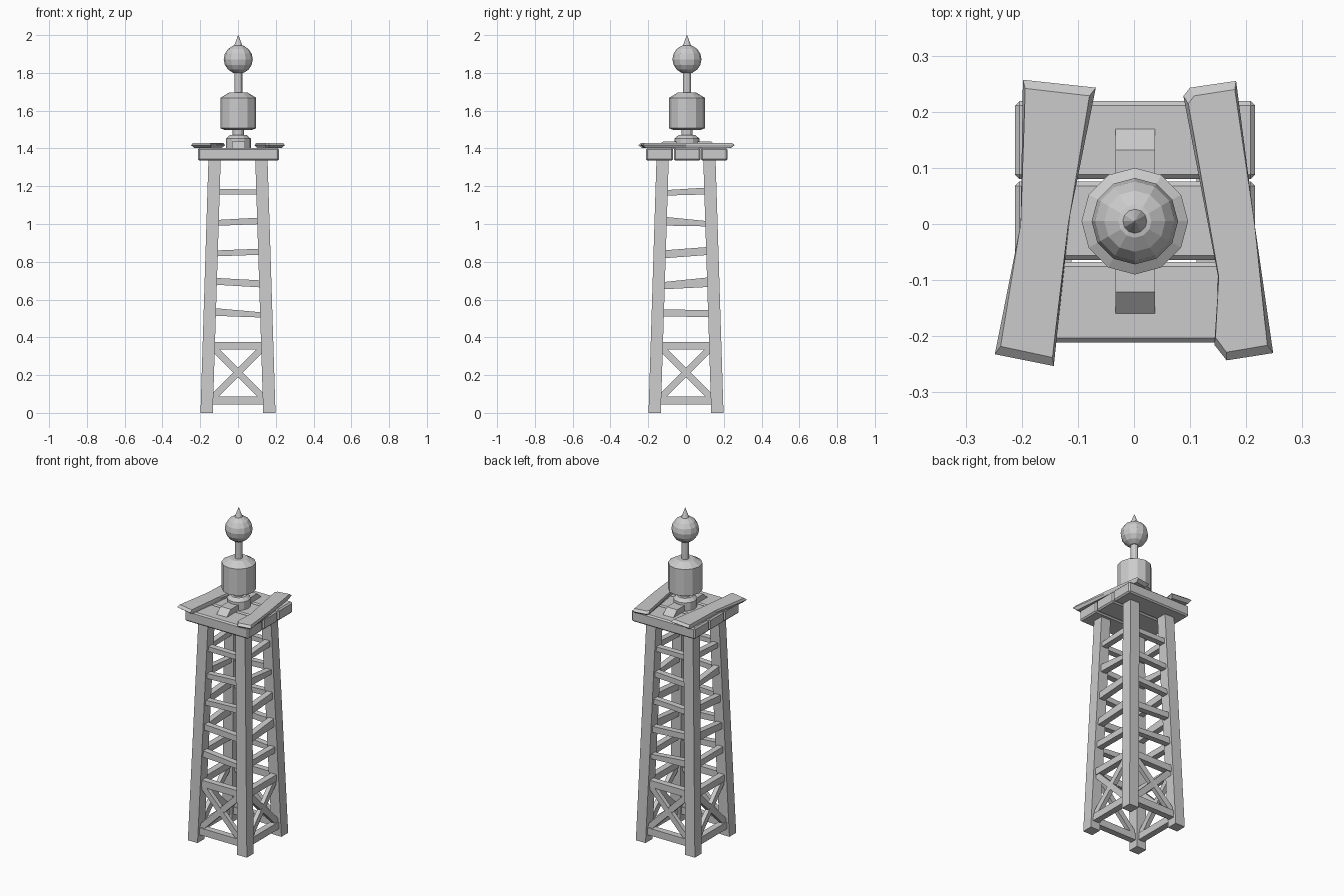
import bpy, bmesh, math
from mathutils import Vector

if "Cube" in bpy.data.objects:
    bpy.data.objects.remove(bpy.data.objects["Cube"])

CX, CY = 0.0015, 0.005   # centre of the deck and lantern


def make(name, verts, faces, bevel=0):
    me = bpy.data.meshes.new(name)
    bm = bmesh.new()
    vs = [bm.verts.new(v) for v in verts]
    for f in faces:
        bm.faces.new([vs[i] for i in f])
    bmesh.ops.recalc_face_normals(bm, faces=bm.faces)
    bm.to_mesh(me)
    bm.free()
    ob = bpy.data.objects.new(name, me)
    bpy.context.collection.objects.link(ob)
    if bevel:
        m = ob.modifiers.new("bevel", 'BEVEL')
        m.width, m.segments = bevel, 1
    return ob


def loft(name, rings, bevel=0):
    """Skin a stack of equal-length rings and cap both ends."""
    n, k = len(rings[0]), len(rings)
    verts = [p for r in rings for p in r]
    faces = [list(range(n)), list(range((k - 1) * n, k * n))]
    for j in range(k - 1):
        for i in range(n):
            a, b = j * n + i, j * n + (i + 1) % n
            faces.append([a, b, b + n, a + n])
    return make(name, verts, faces, bevel)


def rect(x0, x1, y0, y1, z):
    return [(x0, y0, z), (x1, y0, z), (x1, y1, z), (x0, y1, z)]


def lathe(name, profile, n=12):
    return loft(name, [[(CX + r * math.sin(2 * math.pi * i / n),
                         CY + r * math.cos(2 * math.pi * i / n), z) for i in range(n)]
                       for r, z in profile])


def leg_pos(z):
    return 0.166 - 0.042 * z / 1.34


# four leaning legs
for sx in (-1, 1):
    for sy in (-1, 1):
        h = 0.0325
        loft("leg", [rect(sx * leg_pos(z) - h, sx * leg_pos(z) + h,
                          sy * leg_pos(z) - h, sy * leg_pos(z) + h, z) for z in (0, 1.345)])


def side_point(side, u, d, z):
    """u runs across a side, d is the outward distance from the centre."""
    return {"front": (u, -d, z), "back": (u, d, z),
            "right": (d, u, z), "left": (-d, u, z)}[side]


def bar(name, side, ends, t):
    """Bar across one side; each end is (u, z_low, z_high)."""
    rings = []
    for u, a, b in ends:
        d = leg_pos((a + b) / 2)
        rings.append([side_point(side, u, d - t, a), side_point(side, u, d + t, a),
                      side_point(side, u, d + t, b), side_point(side, u, d - t, b)])
    return loft(name, rings)


# uneven rungs: low and high at the left end, then at the right end
rungs_x = [(.515, .557, .504, .530), (.680, .716, .663, .700), (.828, .859, .838, .870),
           (.990, 1.02, 1.00, 1.035), (1.155, 1.185, 1.155, 1.183)]
rungs_y = [(.510, .547, .508, .545), (.653, .690, .668, .720), (.817, .859, .838, .880),
           (.992, 1.04, .987, 1.013), (1.150, 1.178, 1.157, 1.194)]
for side in ("front", "back", "left", "right"):
    for a, b, c, d in (rungs_x if side in ("front", "back") else rungs_y):
        u = leg_pos(a)
        bar("rung", side, [(-u, a, b), (u, c, d)], 0.018)
    for a, b in ((.045, .088), (.335, .376)):
        u = leg_pos(a)
        bar("cross_rail", side, [(-u, a, b), (u, a, b)], 0.019)
    # diagonal cross braces
    for s in (-1, 1):
        bar("cross_brace", side, [(-s * .145, .045, .095), (s * .145, .335, .385)], 0.013)

# deck planks
for y0, y1 in ((-.211, -.068), (-.064, .076), (.080, .219)):
    loft("deck_plank", [rect(-.212, .216, y0, y1, z) for z in (1.335, 1.403)], 0.008)

# crooked loose boards with chamfered rims
boards = [
    [(-.198, .257), (-.068, .243), (-.117, 0), (-.143, -.253), (-.248, -.232), (-.202, 0)],
    [(.088, .228), (.1, .243), (.182, .255), (.215, 0), (.248, -.23), (.165, -.243),
     (.143, -.215), (.151, -.1)],
]
for pts in boards:
    cx = sum(p[0] for p in pts) / len(pts)
    rings = []
    for z, kx, ky in ((1.402, .8, .92), (1.417, 1, 1), (1.43, .88, .94)):
        rings.append([((cx + (x - cx) * kx) if abs(y) > .15 else x * (1 if z > 1.41 else .99),
                       y * ky, z) for x, y in pts])
    loft("loose_board", rings)

# lantern support block with sloped ends
loft("support_block", [rect(-.033, .037, -.163, .173, 1.40), rect(-.033, .037, -.121, .132, 1.437)])

# lantern, pole, globe and spike
lathe("lantern_base", [(.066, 1.40), (.066, 1.452), (.045, 1.47)])
lathe("lantern_neck", [(.03, 1.46), (.03, 1.505)])
lathe("lantern_drum", [(.07, 1.497), (.095, 1.507), (.095, 1.668), (.05, 1.695)])
lathe("pole", [(.021, 1.69), (.021, 1.81)])
R, ZC, N = 0.077, 1.872, 8
lathe("globe", [(max(R * math.sin(math.pi * i / N), .001), ZC - R * math.cos(math.pi * i / N))
                for i in range(N + 1)])
lathe("spike", [(.025, 1.935), (.001, 2.0)])
